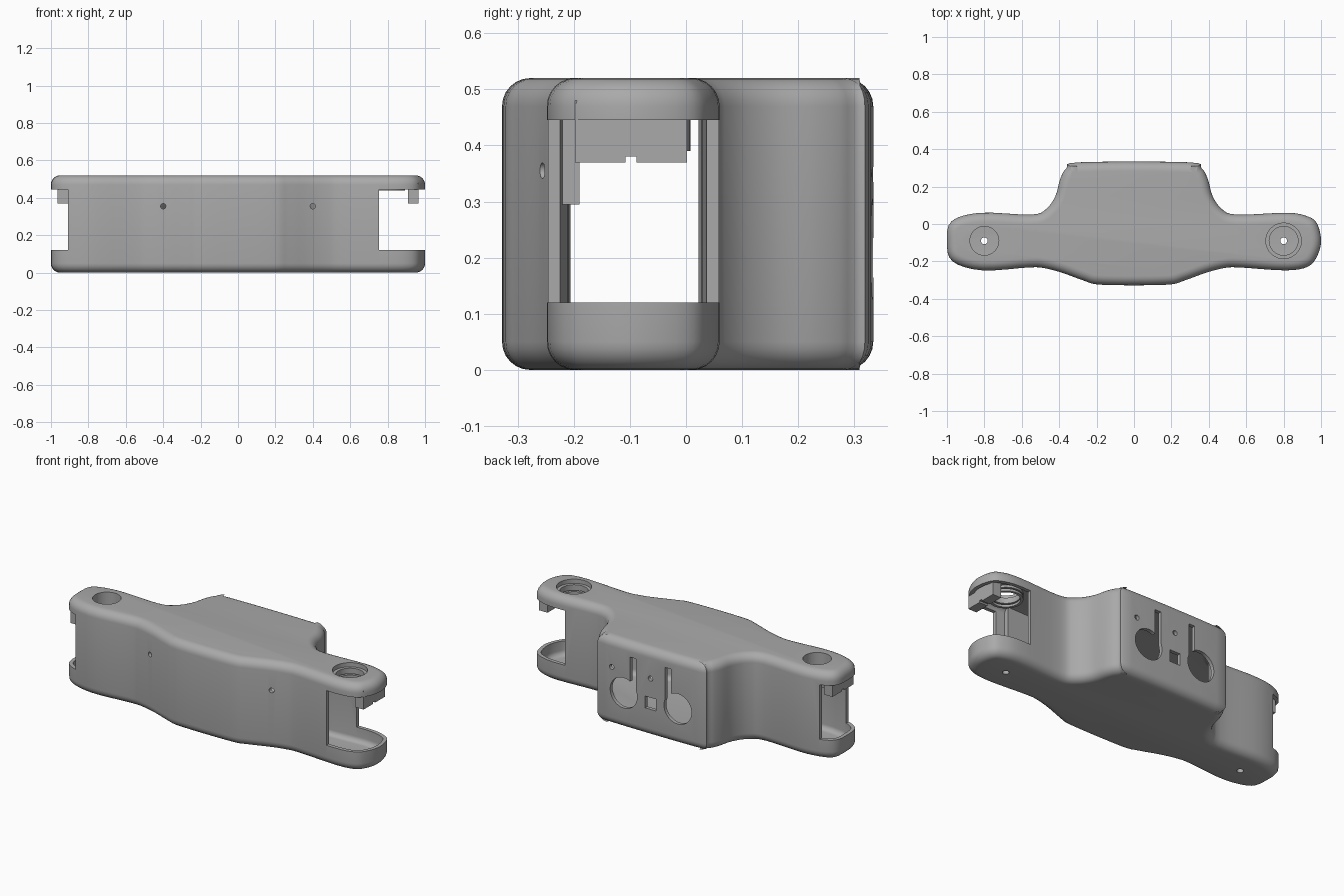
import bpy, bmesh, math
from mathutils import Vector, Matrix

cube = bpy.data.objects.get("Cube")
if cube:
    bpy.data.objects.remove(cube, do_unlink=True)

grey = bpy.data.materials.new("plain grey")
grey.use_nodes = True
colour = (0.4, 0.4, 0.4, 1)
grey.diffuse_color = colour
grey.node_tree.nodes["Principled BSDF"].inputs["Base Color"].default_value = colour

HEIGHT, WALL, FILLET = 0.52, 0.022, 0.05
HOLE_X, HOLE_Y = 0.8, -0.09


def finish(name, bm):
    bmesh.ops.recalc_face_normals(bm, faces=bm.faces)
    mesh = bpy.data.meshes.new(name)
    bm.to_mesh(mesh)
    bm.free()
    mesh.materials.append(grey)
    obj = bpy.data.objects.new(name, mesh)
    bpy.context.collection.objects.link(obj)
    return obj


def box(name, x, y, z):
    bm = bmesh.new()
    size = [b - a for a, b in (x, y, z)]
    mid = [(a + b) / 2 for a, b in (x, y, z)]
    bmesh.ops.create_cube(bm, size=1, matrix=Matrix.Translation(mid) @ Matrix.Diagonal((*size, 1)))
    return finish(name, bm)


def cylinder(name, start, end, radius):
    a, b = Vector(start), Vector(end)
    turn = (b - a).to_track_quat("Z", "Y").to_matrix().to_4x4()
    bm = bmesh.new()
    bmesh.ops.create_cone(bm, cap_ends=True, segments=40, radius1=radius, radius2=radius,
                          depth=(b - a).length, matrix=Matrix.Translation((a + b) / 2) @ turn)
    return finish(name, bm)


def select(obj):
    bpy.ops.object.select_all(action="DESELECT")
    obj.select_set(True)
    bpy.context.view_layer.objects.active = obj


def combine(target, other, operation="DIFFERENCE"):
    select(target)
    mod = target.modifiers.new("boolean", "BOOLEAN")
    mod.operation, mod.object, mod.solver = operation, other, "EXACT"
    bpy.ops.object.modifier_apply(modifier=mod.name)
    bpy.data.objects.remove(other, do_unlink=True)


def smooth_loop(points, steps=4):
    # Closed Catmull-Rom curve through the points
    out, n = [], len(points)
    for i in range(n):
        a, b, c, d = (Vector(points[(i + k) % n]) for k in (-1, 0, 1, 2))
        for s in range(steps):
            t = s / steps
            out.append((2 * b + (c - a) * t + (2 * a - 5 * b + 4 * c - d) * t * t
                        + (3 * b - a - 3 * c + d) * t ** 3) / 2)
    return out


def inset(loop, d):
    out = []
    for i, p in enumerate(loop):
        e1 = (p - loop[i - 1]).normalized()
        e2 = (loop[(i + 1) % len(loop)] - p).normalized()
        normal = Vector((-e1.y - e2.y, e1.x + e2.x)).normalized()
        out.append(p + normal * d / max(0.5, normal.dot(Vector((-e1.y, e1.x)))))
    return out


def lofted(name, loop, low, high, fillet, start=0.0):
    # Upright solid with rounded rims at both ends
    arc = [(fillet * (1 - math.sin(a)), fillet * (1 - math.cos(a)))
           for a in (math.pi / 2 * k / 6 for k in range(7))]
    layers = [(d, low + h) for d, h in arc] + [(d, high - h) for d, h in reversed(arc)]
    bm = bmesh.new()
    rings = [[bm.verts.new((p.x, p.y, z)) for p in inset(loop, d + start)] for d, z in layers]
    n = len(loop)
    for r1, r2 in zip(rings, rings[1:]):
        for i in range(n):
            bm.faces.new((r1[i], r1[(i + 1) % n], r2[(i + 1) % n], r2[i]))
    bm.faces.new(rings[0][::-1])
    bm.faces.new(rings[-1])
    return finish(name, bm)


# Plan outline, anticlockwise: front, blunt end, back bulge, pointed end
front = [(0.17, -0.325), (0.27, -0.302), (0.38, -0.262), (0.48, -0.236), (0.56, -0.232), (0.81, -0.248)]
plus_end = [(0.93, -0.228), (0.98, -0.17), (1.0, -0.09), (0.98, 0.0), (0.93, 0.04)]
back = [(0.82, 0.06), (0.55, 0.05), (0.47, 0.08), (0.42, 0.15), (0.395, 0.24), (0.36, 0.3), (0.29, 0.33)]
minus_end = [(-0.975, 0.015), (-1.0, -0.095), (-0.97, -0.2)]


def mirrored(points):
    return [(-x, y) for x, y in reversed(points)]


outline = smooth_loop(front + plus_end + back + mirrored(back) + minus_end + mirrored(front))

# Hollow housing
body = lofted("housing", outline, 0, HEIGHT, FILLET)
combine(body, lofted("cavity", outline, 0.035, 0.475, 0.03, WALL))

# Tube under the plain top hole
tube = cylinder("tube", (-HOLE_X, HOLE_Y, 0.39), (-HOLE_X, HOLE_Y, 0.5), 0.098)
combine(body, tube, "UNION")

# Side windows at both ends
combine(body, box("window", (0.755, 1.2), (-1, 1), (0.12, 0.445)))
combine(body, box("window", (-1.2, -0.91), (-1, 1), (0.12, 0.445)))

# Top holes, one stepped, and small drain holes in the floor
for x, r in ((-HOLE_X, 0.077), (HOLE_X, 0.077)):
    combine(body, cylinder("hole", (x, HOLE_Y, 0.3), (x, HOLE_Y, 0.6), r))
    combine(body, cylinder("drain", (x, HOLE_Y, -0.1), (x, HOLE_Y, 0.1), 0.018))
combine(body, cylinder("step", (HOLE_X, HOLE_Y, 0.495), (HOLE_X, HOLE_Y, 0.6), 0.095))

# Front screw holes
for x in (-0.4, 0.4):
    combine(body, cylinder("screw_hole", (x, -0.4, 0.355), (x, -0.15, 0.355), 0.014))

# Back keyholes, socket and pin holes
for s in (-1, 1):
    combine(body, cylinder("keyhole", (s * 0.178, 0.25, 0.215), (s * 0.178, 0.4, 0.215), 0.09))
    combine(body, box("slot", sorted((s * 0.095, s * 0.135)), (0.25, 0.4), (0.2, 0.44)))
combine(body, box("socket", (-0.035, 0.035), (0.25, 0.4), (0.165, 0.235)))
for x in (0, 0.257):
    combine(body, cylinder("pin_hole", (x, 0.25, 0.348), (x, 0.4, 0.348), 0.015))
select(body)
bpy.ops.object.shade_smooth_by_angle(angle=math.radians(35))

# Hanging end tabs with a notch
for side, s in (("left", 1), ("right", -1)):
    tab = box(side + "_tab", sorted((s * 0.91, s * 0.965)), (-0.198, 0.002), (0.37, 0.48))
    combine(tab, box("notch", (-1.2, 1.2), (-0.108, -0.088), (0.3, 0.38)))

# Inner rib on the front wall
box("inner_rib", (0.55, 0.7), (-0.225, -0.19), (0.295, 0.48))

# Grooved rings inside the stepped hole
for z in (0.462, 0.44):
    ring = cylinder("hole_ring", (HOLE_X, HOLE_Y, z), (HOLE_X, HOLE_Y, z + 0.014), 0.092)
    combine(ring, cylinder("bore", (HOLE_X, HOLE_Y, 0.4), (HOLE_X, HOLE_Y, 0.6), 0.077))
    select(ring)
    bpy.ops.object.shade_smooth_by_angle(angle=math.radians(35))
